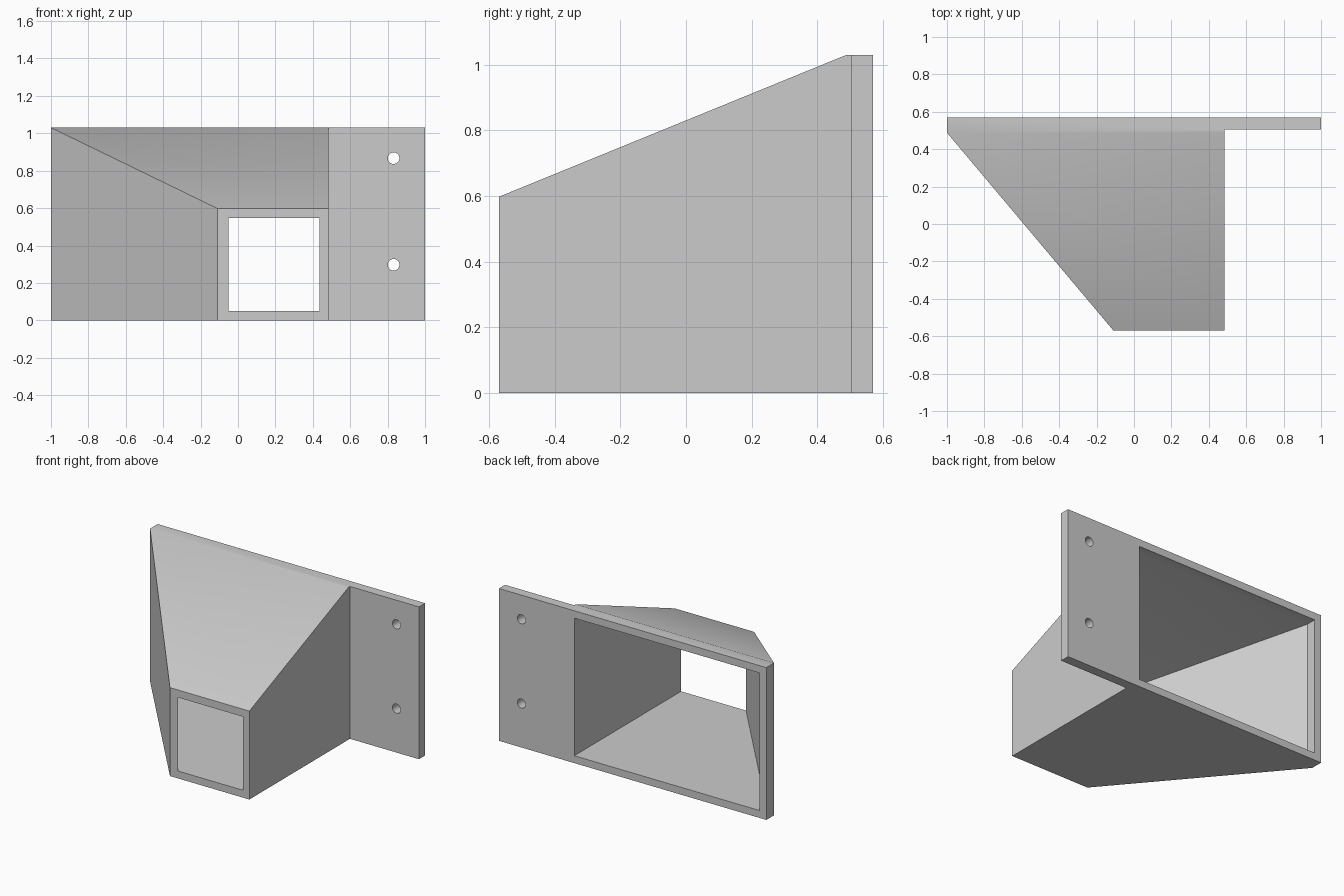
import bpy, bmesh, math
from mathutils import Matrix

cube = bpy.data.objects.get("Cube")
if cube:
    bpy.data.objects.remove(cube, do_unlink=True)

grey = bpy.data.materials.new("plain grey")
grey.use_nodes = True
grey.diffuse_color = (0.6, 0.6, 0.6, 1)
grey.node_tree.nodes["Principled BSDF"].inputs["Base Color"].default_value = grey.diffuse_color


def add_object(name, bm, helper=False):
    bmesh.ops.recalc_face_normals(bm, faces=bm.faces)
    mesh = bpy.data.meshes.new(name)
    bm.to_mesh(mesh)
    bm.free()
    mesh.materials.append(grey)
    ob = bpy.data.objects.new(name, mesh)
    bpy.context.collection.objects.link(ob)
    ob.hide_render = helper
    return ob


def loft(name, sections, helper=False):
    """Solid through rectangles given as (y, x_min, x_max, z_min, z_max)."""
    bm = bmesh.new()
    rings = [[bm.verts.new(p) for p in ((a, y, c), (b, y, c), (b, y, d), (a, y, d))]
             for y, a, b, c, d in sections]
    bm.faces.new(rings[0])
    bm.faces.new(rings[-1])
    for r, s in zip(rings, rings[1:]):
        for i in range(4):
            j = (i + 1) % 4
            bm.faces.new((r[i], r[j], s[j], s[i]))
    return add_object(name, bm, helper)


def boolean(target, other, operation):
    mod = target.modifiers.new(other.name, 'BOOLEAN')
    mod.object, mod.operation, mod.solver = other, operation, 'EXACT'
    bpy.context.view_layer.objects.active = target
    bpy.ops.object.modifier_apply(modifier=mod.name)
    bpy.data.objects.remove(other, do_unlink=True)


FRONT, BACK, TOP, WALL, SIDE = -0.57, 0.57, 1.03, 0.05, 0.484

# Outer funnel shell: small front mouth widening to the tall back frame
body = loft("funnel_bracket", [(FRONT, -0.11, SIDE, 0, 0.598),
                               (0.488, -1, SIDE, 0, TOP),
                               (BACK, -1, SIDE, 0, TOP)])

# Mounting flange on the left side
flange = loft("flange", [(0.505, 0.46, 1, 0, TOP), (BACK, 0.46, 1, 0, TOP)], True)
boolean(body, flange, 'UNION')

# Hollow interior, open at both ends
mouth = (-0.05, 0.436, WALL, 0.547)
frame = (-0.95, 0.436, WALL, TOP - WALL)
cavity = loft("cavity", [(FRONT - 0.1, *mouth), (FRONT, *mouth),
                         (0.5, *frame), (BACK + 0.1, *frame)], True)
boolean(body, cavity, 'DIFFERENCE')

# Two screw holes through the flange
for z in (0.297, 0.867):
    bm = bmesh.new()
    bmesh.ops.create_cone(bm, cap_ends=True, segments=32, radius1=0.031,
                          radius2=0.031, depth=0.4)
    bm.transform(Matrix.Translation((0.832, 0.54, z)) @ Matrix.Rotation(math.pi / 2, 4, 'X'))
    boolean(body, add_object("screw_hole", bm, True), 'DIFFERENCE')

# Smooth the shallow top bend and the hole walls, keep other edges sharp
bpy.ops.object.select_all(action='DESELECT')
body.select_set(True)
bpy.context.view_layer.objects.active = body
bpy.ops.object.shade_smooth_by_angle(angle=math.radians(30))
